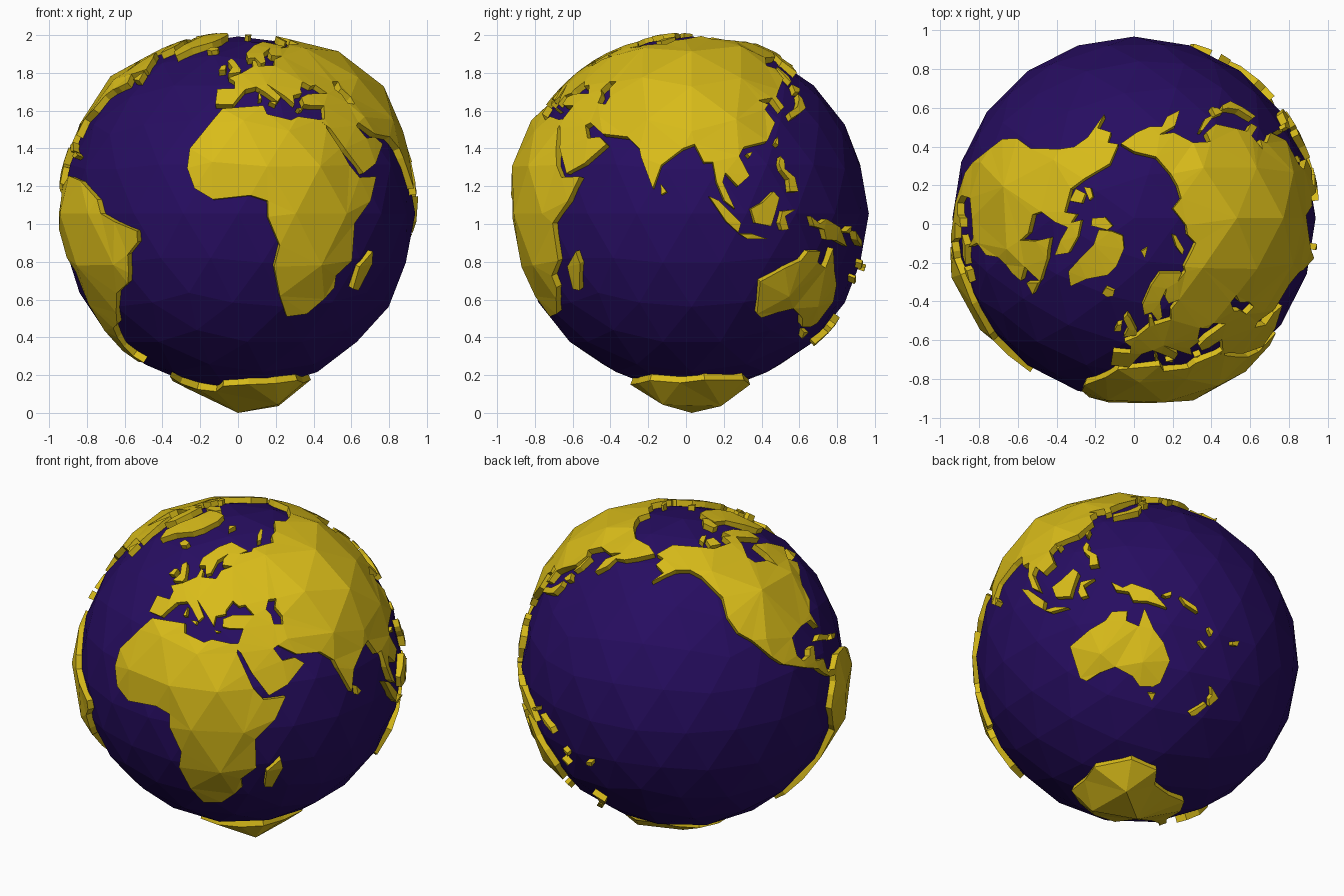
import bpy, bmesh, math
from mathutils import Vector, geometry

CENTRE = Vector((0, 0.03, 1.055))
R_SEA, R_COAST, R_BASE = 0.938, 0.963, 0.895


def material(name, rgb):
    m = bpy.data.materials.new(name)
    m.diffuse_color = (*rgb, 1)
    return m


GOLD = material("land_yellow", (0.69, 0.50, 0.01))
BLUE = material("sea_indigo", (0.02, 0.004, 0.12))


def add_object(name, bm, mat):
    me = bpy.data.meshes.new(name)
    bm.to_mesh(me)
    me.materials.append(mat)
    ob = bpy.data.objects.new(name, me)
    ob.location = CENTRE
    bpy.context.collection.objects.link(ob)
    bm.free()


def direction(lon, lat):
    a, b = math.radians(lon), math.radians(lat)
    return Vector((math.cos(b) * math.sin(a), -math.cos(b) * math.cos(a), math.sin(b)))


def inside(p, rings):
    odd = False
    for ring in rings:
        for a, b in zip(ring, ring[1:] + ring[:1]):
            if (a.y > p.y) != (b.y > p.y) and p.x < a.x + (p.y - a.y) * (b.x - a.x) / (b.y - a.y):
                odd = not odd
    return odd


# Sea: faceted ball whose points also seed the inland facets
bm = bmesh.new()
bmesh.ops.create_icosphere(bm, subdivisions=3, radius=R_SEA)
SEEDS = [v.co.normalized() for v in bm.verts]
add_object("sea", bm, BLUE)


def land(name, coast, hole=None, rise=0.19, cap=0.075):
    """Raised plate on the ball from a (longitude, latitude) outline."""
    rings3 = [[direction(*p) for p in r] for r in (coast, hole) if r]
    c = sum(rings3[0], Vector()).normalized()
    u = c.orthogonal().normalized()
    w = c.cross(u)

    def flat(d):
        t = d - c * d.dot(c)
        return Vector((t.dot(u), t.dot(w))).normalized() * c.angle(d)

    def unflat(p):
        k = p.length
        if k < 1e-9:
            return c.copy()
        return c * math.cos(k) + (u * p.x + w * p.y) / k * math.sin(k)

    def shore_distance(d):
        best = 9
        for r in rings3:
            for a, b in zip(r, r[1:] + r[:1]):
                q, t = geometry.intersect_point_line(d, a, b)
                q = a if t < 0 else b if t > 1 else q
                best = min(best, (d - q).length)
        return best

    rings = [[flat(d) for d in r] for r in rings3]
    pts, edges = [], []
    for r in rings:
        n, k = len(pts), len(r)
        pts += r
        edges += [(n + i, n + (i + 1) % k) for i in range(k)]
    for s in SEEDS:
        if s.dot(c) > -0.5 and inside(flat(s), rings) and shore_distance(s) > 0.05:
            pts.append(flat(s))
    out = geometry.delaunay_2d_cdt(pts, edges, [], 0, 1e-6)
    bm = bmesh.new()
    verts = []
    for p in out[0]:
        d = unflat(p)
        verts.append(bm.verts.new(d * (R_COAST + min(cap, rise * shore_distance(d)))))
    for f in out[2]:
        if inside(sum((out[0][i] for i in f), Vector((0, 0))) / len(f), rings):
            bm.faces.new([verts[i] for i in f])
    bmesh.ops.delete(bm, geom=[v for v in bm.verts if not v.link_faces], context='VERTS')
    ext = bmesh.ops.extrude_face_region(bm, geom=bm.faces[:], use_keep_orig=True)
    for v in ext["geom"]:
        if isinstance(v, bmesh.types.BMVert):
            v.co = v.co.normalized() * R_BASE
    bmesh.ops.recalc_face_normals(bm, faces=bm.faces[:])
    add_object(name, bm, GOLD)


# Continents
land("africa", [(-6, 35.3), (10, 36.5), (11, 33.2), (20, 31), (23, 32.3), (31, 31.2), (34, 31.3),
    (33.5, 28), (37, 21), (39.5, 15.5), (43, 11.5), (51, 11.8), (47, 4), (40, -3), (40.5, -15), (35, -20),
    (35.5, -24), (32.5, -28), (27, -33.5), (19, -34.5), (15, -27), (12, -17), (13.5, -10), (9.5, -1),
    (9.5, 4), (4, 5.8), (-8, 4.5), (-14, 8), (-16.8, 14.5), (-16.5, 21), (-10, 30)])

north = [(-9, 37), (-9, 43.3), (-1.5, 43.5), (-1.5, 46.5), (-4.5, 48.3), (1.5, 50.5), (8, 54), (8.5, 57.5),
    (10.5, 57), (11, 54.3), (20, 54.5), (22, 58), (29, 60), (22, 60.3), (21.5, 63), (25, 65.5), (17.5, 62),
    (16, 56.5), (13, 55.5), (10.5, 59), (6, 58.5), (5.5, 62), (14, 68), (25, 71), (41, 67), (34, 65.5),
    (44, 66.5), (46, 68), (60, 69), (68, 69), (73, 72.5), (82, 73.5), (104, 77.5), (113, 74), (127, 73),
    (140, 72), (160, 69.5), (180, 69), (190, 66), (178, 62.5), (170, 60), (163, 59), (162, 55), (157, 51),
    (156, 57), (163, 62), (155, 59.5), (142, 59), (135, 54.5), (140, 53), (139, 48), (131, 43), (127.5, 40)]
south = [(129, 36), (126.5, 34.5), (125, 39.5), (121, 39), (118, 38.5), (122, 37), (119.5, 35), (122, 30),
    (117, 23.5), (108, 21.5), (106, 18.5), (109, 12), (105, 8.7), (101, 13), (100, 10), (103.8, 1.5),
    (100.5, 4), (98, 10), (97, 16.5), (94, 16.5), (91, 22.5), (87, 21), (80, 15.5), (77.5, 8), (73, 18),
    (72, 21), (67, 25), (57, 26), (50, 30), (48, 29), (51, 24.5), (56, 25), (59.5, 22.5), (52, 16),
    (45, 12.8), (39, 21), (35, 28), (32.5, 30), (34, 31.5), (36, 36.5), (30, 36.5), (27, 37), (27, 39.8),
    (31, 41.2), (41, 41.3), (37, 45), (34, 44.5), (31, 46.5), (28, 43), (28, 41.5), (23.5, 40.5), (23, 37),
    (20, 40), (13, 45.5), (18, 40), (16, 38), (11.5, 42), (8, 44.2), (3, 43), (0, 39.5), (-2, 36.8)]
land("eurasia", north + south,
     hole=[(47, 43), (49, 46.5), (53, 46.5), (51.5, 43.5), (54, 40), (53.5, 37), (49.5, 37.5), (49, 41)])

land("north_america", [(-168, 66), (-156, 71.3), (-128, 70), (-115, 68), (-95, 68), (-94, 72), (-82, 69),
    (-87, 65), (-94, 60), (-92, 57), (-82, 55), (-79, 51.5), (-77, 57), (-77, 62.5), (-70, 60.5), (-65, 59),
    (-56, 52.5), (-66, 50), (-61, 46), (-66, 44), (-70, 43), (-74, 40.5), (-76, 35), (-81, 31.5),
    (-80, 25.5), (-83, 29.5), (-90, 29.5), (-97, 27.5), (-97.5, 21), (-95, 18.2), (-91, 18.8), (-90, 21),
    (-87, 21.3), (-88.5, 16), (-83.5, 15), (-82.5, 9.5), (-79.5, 9.5), (-77, 8.5), (-77.5, 6.5), (-81, 7.3),
    (-85, 10), (-88, 13), (-95, 15.8), (-105, 20), (-109, 23.5), (-116, 31), (-121, 34.5), (-124.3, 40.5),
    (-124, 48), (-133, 57), (-140, 60), (-150, 60), (-164, 54.5), (-158, 58.5), (-165, 61.5), (-161, 64.5)])

land("south_america", [(-77.5, 8.5), (-72, 12), (-62, 10.5), (-51, 4.5), (-49, 0), (-43, -2.5),
    (-34, -5.5), (-34, -9), (-38.5, -13), (-39.5, -19), (-41, -22.5), (-48, -26), (-53, -33), (-57, -37.5),
    (-62, -39), (-65, -43), (-67, -47), (-68, -51.5), (-64.5, -55), (-71, -54.5), (-75, -49), (-73.5, -40),
    (-71.5, -30), (-70.5, -18.5), (-76, -14), (-81, -5), (-80, 0), (-77.5, 4)], rise=0.24)

land("australia", [(114, -22), (115.5, -33.5), (118, -35), (124, -33), (131, -31.5), (138, -35),
    (141, -38.5), (147, -38.5), (150, -37), (153, -29), (150, -23), (146, -18.5), (142.5, -11),
    (140.5, -17.5), (136, -15.5), (136.5, -12), (131, -12), (128.5, -15), (122.5, -17.5)])

land("antarctica", [(-57, -63.5), (-62, -69), (-60, -75), (-35, -78), (-15, -71.5), (10, -70), (35, -69),
    (55, -66.5), (80, -68.5), (100, -66), (135, -66), (160, -70), (168, -77), (-155, -78), (-125, -73.5),
    (-100, -72.5), (-75, -72), (-67, -67)], rise=0.6, cap=0.092)

land("greenland", [(-72, 78.5), (-60, 82), (-33, 83.6), (-18, 80), (-20, 74), (-25, 70.3), (-38, 65.5),
    (-43, 60), (-51, 63), (-53, 68), (-57, 75)])

# Northern islands
land("baffin_island", [(-65, 62), (-62, 66.5), (-72, 71.5), (-88, 73.5), (-86, 70), (-73, 65.5)])
land("ellesmere_island", [(-80, 76.5), (-90, 77), (-92, 81), (-70, 83), (-66, 81)])
land("victoria_island", [(-105, 69), (-117, 69.5), (-117, 73), (-106, 73)])
land("banks_island", [(-122, 71.5), (-125, 73.5), (-118, 75.5), (-112, 75)])
land("newfoundland", [(-59, 47.6), (-56, 51.5), (-53, 47)])
land("iceland", [(-23, 64), (-22, 66.3), (-15, 66), (-15, 64.3), (-19, 63.4)])
land("great_britain", [(-5, 50.2), (-3, 53.5), (-6, 57), (-4, 58.7), (-2, 57.3), (1.5, 52.5), (1, 51)])
land("ireland", [(-10, 52), (-9, 54.5), (-6.5, 55), (-6.5, 52.3)])
land("svalbard", [(15, 77), (12, 79.5), (25, 80)])
land("novaya_zemlya", [(53, 71), (56, 74), (67, 77), (68, 76), (58, 71.5)])
land("sicily", [(12.5, 38), (15.5, 38), (15, 36.7)])
land("sardinia", [(8.3, 39), (9, 42.5), (9.8, 39.3)])
land("crete", [(23.5, 35.6), (26.3, 35.3), (24.5, 34.7)])

# Caribbean islands
land("cuba", [(-84.5, 22), (-81, 23.3), (-74.5, 20.3), (-77.5, 19.8)])
land("hispaniola", [(-74, 18.4), (-72.5, 20), (-68.5, 18.7), (-71, 17.8)])

# Indian Ocean and Asian islands
land("madagascar", [(49.3, -12), (50.3, -16), (47, -25), (44, -24.5), (44.3, -17)])
land("sri_lanka", [(80, 9.5), (82, 7), (80.3, 6)])
land("sumatra", [(95.5, 5.5), (98.5, 4.2), (105.8, -3), (105, -6), (101, -2.5)])
land("java", [(105.5, -6.5), (110, -6.5), (115, -8), (108, -8)])
land("borneo", [(109, 1.5), (113, 3.5), (117, 7), (119, 5), (117.5, 0.5), (116, -4), (110.5, -3)])
land("sulawesi", [(119, -3), (120, 0.8), (125, 1.3), (121, -0.8), (122.5, -5), (120, -5.3)])
land("philippines", [(120, 16), (121, 18.5), (122.3, 17), (122, 14.3), (125.5, 11.5), (126.3, 7),
    (123, 7), (123, 11), (120.5, 14)])
land("taiwan", [(120, 23), (121.7, 25.2), (121, 22)])
land("hainan", [(108.7, 19.3), (111, 20), (109.7, 18.2)])
land("honshu", [(130, 31.5), (130, 33.8), (136, 36), (139.5, 39), (141, 41.3), (142, 39.5), (140.5, 35.5),
    (135.5, 33.5)])
land("hokkaido", [(140, 42), (141.7, 45.4), (145.3, 43.5), (143, 42)])
land("sakhalin", [(142, 46.3), (142, 53.5), (143.2, 54), (144.5, 49), (143, 46.5)])

# Pacific islands
land("new_guinea", [(131, -0.8), (135, -3.2), (138, -1.7), (145, -4.3), (150.5, -10.5), (147, -9.5),
    (143.5, -8.5), (138.5, -8.3), (137, -5), (132.5, -4)])
land("new_britain", [(148.5, -5.7), (152, -4), (152, -5.5), (150, -6.3)])
land("solomon_islands", [(155, -5.5), (161, -8.5), (162, -10.5), (157, -8.3)])
land("new_caledonia", [(164, -20), (167, -22), (166, -22.8), (163.5, -20.8)])
land("vanuatu", [(166.5, -14.8), (168.5, -16), (168, -17.8), (166.5, -16)])
land("fiji", [(177, -17.3), (180, -16.3), (179.5, -18.3), (177.2, -18.5)])
land("tasmania", [(144.7, -40.8), (148.3, -40.8), (147, -43.6)])
land("new_zealand_north", [(173, -34.8), (178.3, -37.8), (175.5, -41.5), (174, -39.3), (174.7, -37.5)])
land("new_zealand_south", [(173, -40.8), (174.2, -41.7), (170.5, -46), (168.5, -46.7), (166.7, -45.8)])
